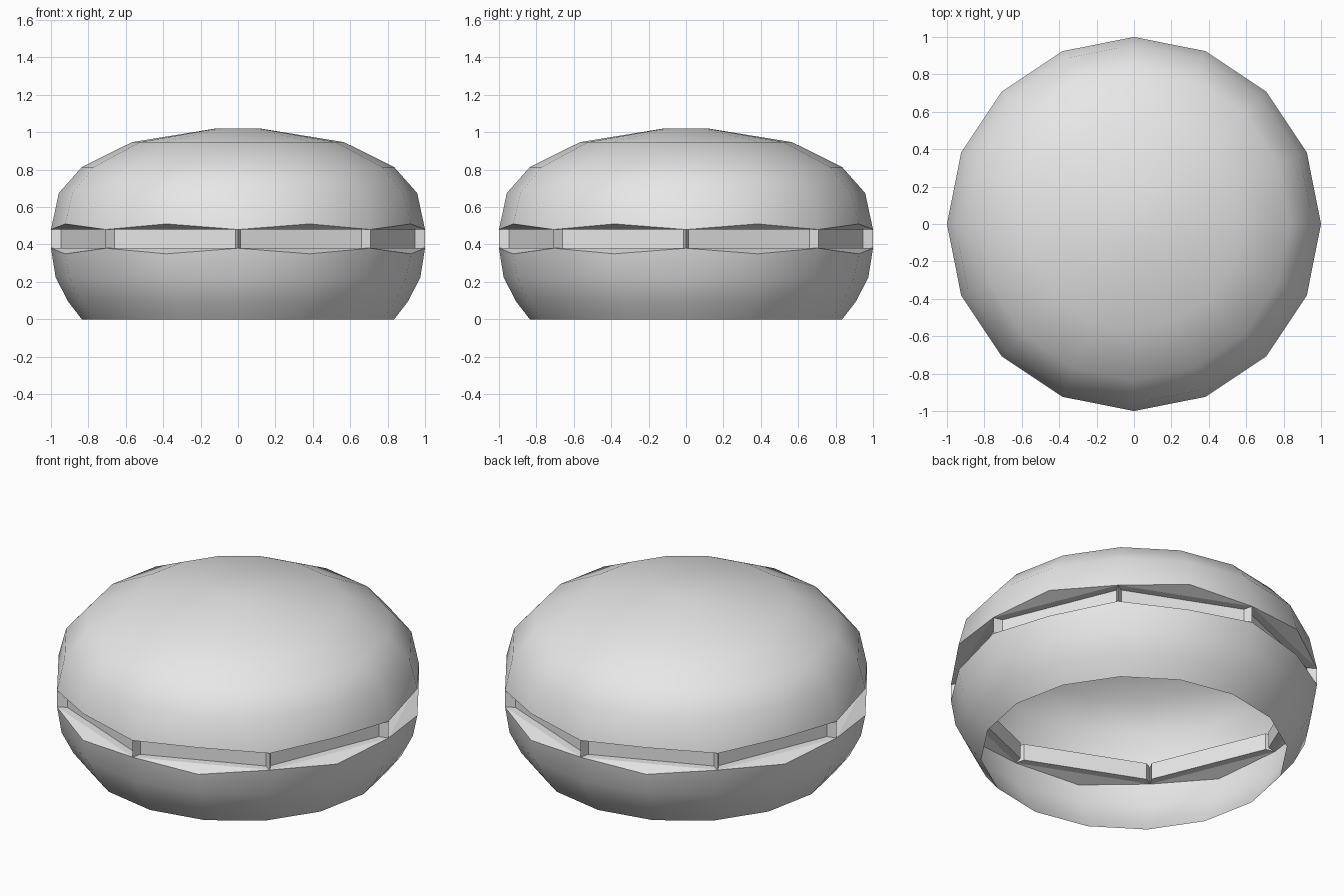
import bpy, bmesh
from math import sin, cos, radians, pi
from mathutils import Vector

if "Cube" in bpy.data.objects:
    bpy.data.objects.remove(bpy.data.objects["Cube"], do_unlink=True)

SIDES = 16
SLOT_LOW, SLOT_TOP = 0.38, 0.48
BULGE = 0.03             # rise of the shell rim between slot corners
INNER_R, GAP = 0.946, radians(0.8)   # recessed slot wall corners

grey = bpy.data.materials.new("light_grey")
grey.use_nodes = True
grey.diffuse_color = (0.8, 0.8, 0.8, 1)
grey.node_tree.nodes["Principled BSDF"].inputs["Base Color"].default_value = (0.8, 0.8, 0.8, 1)


def polar(r, angle, z):
    return Vector((r * cos(angle), r * sin(angle), z))


def finish(name, bm):
    mesh = bpy.data.meshes.new(name)
    bm.to_mesh(mesh)
    bm.free()
    mesh.materials.append(grey)
    obj = bpy.data.objects.new(name, mesh)
    bpy.context.collection.objects.link(obj)
    bpy.ops.object.select_all(action='DESELECT')
    obj.select_set(True)
    bpy.context.view_layer.objects.active = obj
    bpy.ops.object.shade_smooth_by_angle(angle=radians(40))
    return obj


def shell(name, profile, rim_shift, capped):
    """Lathe a thin shell; the first profile point is the rim at the slot."""
    bm = bmesh.new()
    up = rim_shift > 0
    rings = []
    for level, (r, z) in enumerate(profile):
        rings.append([
            bm.verts.new(polar(r, 2 * pi * k / SIDES,
                               z + (rim_shift if level == 0 and k % 2 else 0)))
            for k in range(SIDES)])

    def add(verts):
        bm.faces.new(verts if up else verts[::-1])

    for a, b in zip(rings, rings[1:]):
        for k in range(SIDES):
            n = (k + 1) % SIDES
            add([a[k], a[n], b[n], b[k]])
    # Flat ledge facets closing the rim to an eight-sided slot
    rim = rings[0]
    for k in range(0, SIDES, 2):
        add([rim[k], rim[(k + 2) % SIDES], rim[k + 1]])
    if capped:
        add(rings[-1])
    return finish(name, bm)


# Upper dome and open-bottomed lower bowl
shell("upper_shell", [(1, SLOT_TOP), (0.958, 0.675), (0.835, 0.814),
                      (0.567, 0.947), (0.12, 1.02)], BULGE, True)
shell("lower_shell", [(1, SLOT_LOW), (0.975, 0.225), (0.91, 0.097),
                      (0.835, 0)], -BULGE, False)

# Slot band: eight recessed panels with narrow fins between them
bm = bmesh.new()
step = 2 * pi / 8
for k in range(8):
    a, b = k * step, (k + 1) * step
    outer, inner = [], []
    for angle, inset, z in ((a, GAP, SLOT_LOW), (b, -GAP, SLOT_LOW),
                            (b, -GAP, SLOT_TOP), (a, GAP, SLOT_TOP)):
        outer.append(bm.verts.new(polar(1, angle, z)))
        inner.append(bm.verts.new(polar(INNER_R, angle + inset, z)))
    bm.faces.new(inner)
    for i in range(4):
        j = (i + 1) % 4
        bm.faces.new([outer[i], outer[j], inner[j], inner[i]])
bmesh.ops.remove_doubles(bm, verts=bm.verts, dist=0.0001)
finish("slot_band", bm)
